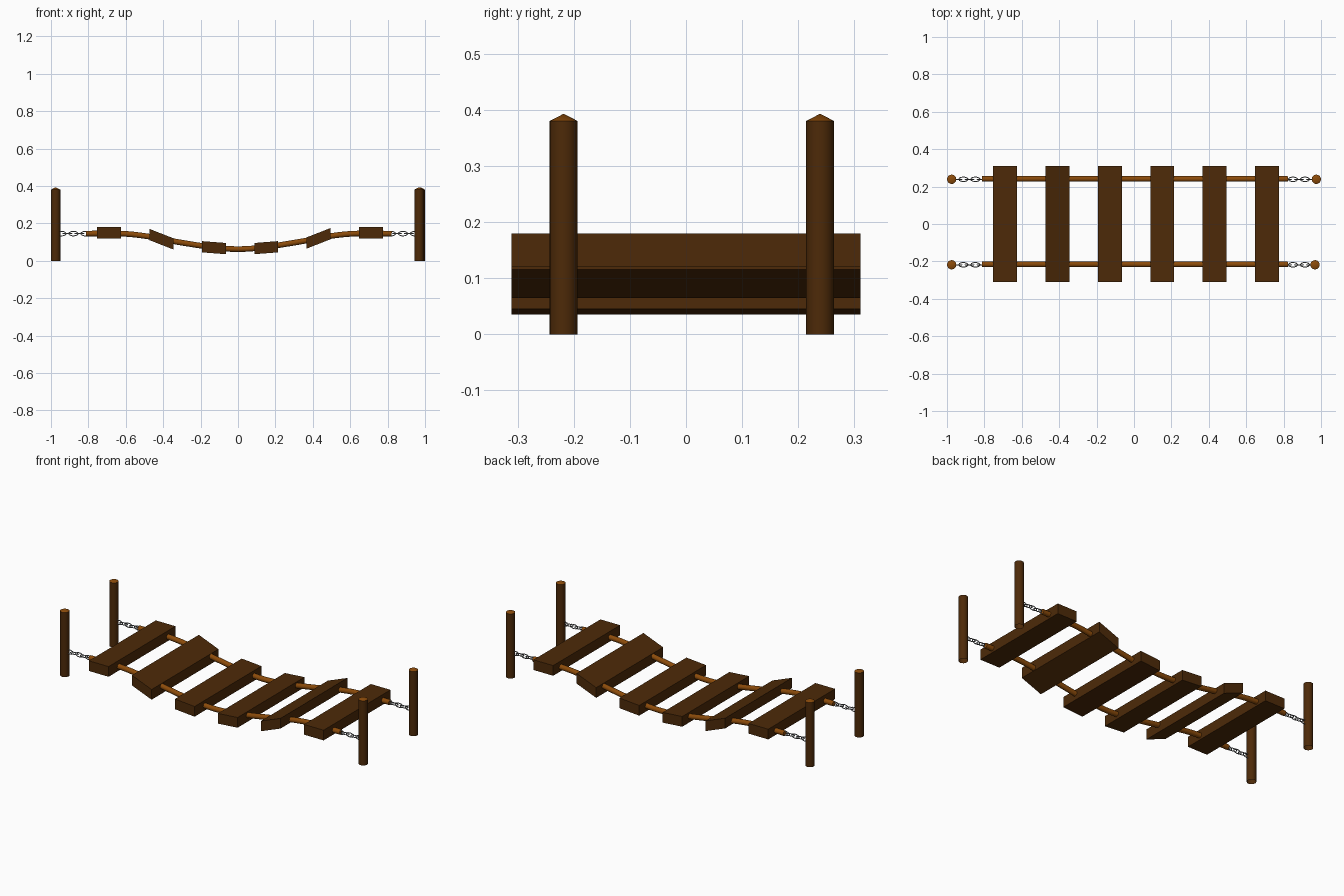
import bpy, bmesh, math
from mathutils import Vector

if "Cube" in bpy.data.objects:
    bpy.data.objects.remove(bpy.data.objects["Cube"])


def material(name, rgb):
    m = bpy.data.materials.new(name)
    m.diffuse_color = (*rgb, 1)
    m.use_nodes = True
    m.node_tree.nodes["Principled BSDF"].inputs["Base Color"].default_value = m.diffuse_color
    return m


DARK = material("dark wood", (0.075, 0.023, 0.0025))
ORANGE = material("orange brown", (0.26, 0.070, 0.003))
STEEL = material("chain grey", (0.24, 0.25, 0.255))


def mesh_object(name, bm, mats):
    bmesh.ops.recalc_face_normals(bm, faces=bm.faces)
    me = bpy.data.meshes.new(name)
    bm.to_mesh(me)
    bm.free()
    for m in mats:
        me.materials.append(m)
    ob = bpy.data.objects.new(name, me)
    bpy.context.collection.objects.link(ob)
    return ob


def smooth(ob, deg=35):
    bpy.ops.object.select_all(action='DESELECT')
    ob.select_set(True)
    bpy.context.view_layer.objects.active = ob
    bpy.ops.object.shade_smooth_by_angle(angle=math.radians(deg))


def sweep(bm, path, radius, sides, side_axis, closed=False):
    """Tube along a planar path; side_axis is perpendicular to its plane."""
    n, rings = len(path), []
    for i, p in enumerate(path):
        a = path[i - 1] if (closed or i > 0) else p
        b = path[(i + 1) % n] if (closed or i < n - 1) else p
        up = (b - a).normalized().cross(side_axis)
        rings.append([bm.verts.new(p + radius * (math.cos(t) * side_axis + math.sin(t) * up))
                      for t in (2 * math.pi * k / sides for k in range(sides))])
    for i in range(n if closed else n - 1):
        r, s = rings[i], rings[(i + 1) % n]
        for k in range(sides):
            bm.faces.new((r[k], r[(k + 1) % sides], s[(k + 1) % sides], s[k]))
    if not closed:
        bm.faces.new(rings[0])
        bm.faces.new(rings[-1])


# Sagging height of the rope, interpolated smoothly through a few points
SAG = [(0, 0.062), (0.13, 0.071), (0.35, 0.105), (0.48, 0.130), (0.62, 0.145), (0.83, 0.145)]


def slope(i):
    if i in (0, len(SAG) - 1):
        return 0
    return (SAG[i + 1][1] - SAG[i - 1][1]) / (SAG[i + 1][0] - SAG[i - 1][0])


def rope_z(x):
    x = abs(x)
    i = max(k for k in range(len(SAG) - 1) if SAG[k][0] <= x)
    (x0, z0), (x1, z1) = SAG[i], SAG[i + 1]
    h = x1 - x0
    t = (x - x0) / h
    return ((2 * t**3 - 3 * t**2 + 1) * z0 + (t**3 - 2 * t**2 + t) * h * slope(i)
            + (3 * t**2 - 2 * t**3) * z1 + (t**3 - t**2) * h * slope(i + 1))


Y, Z = Vector((0, 1, 0)), Vector((0, 0, 1))
SIDES = {"front": -0.218, "back": 0.239}

# Planks: boxes sheared to follow the sag (centre height, rise along x)
levels = [(0.150, 0), (0.115, -0.050), (0.070, -0.010),
          (0.070, 0.010), (0.120, 0.050), (0.150, 0)]
for i, (zc, rise) in enumerate(levels):
    bm = bmesh.new()
    bmesh.ops.create_cube(bm, size=1)
    for v in bm.verts:
        x, y, z = v.co
        v.co = (-0.689 + 0.28 * i + x * 0.128, y * 0.622, zc + z * 0.06 + rise * x)
    mesh_object(f"plank_{i + 1}", bm, [DARK])

for side, y in SIDES.items():
    # Sagging rope running through the planks
    bm = bmesh.new()
    xs = [-0.812 + 1.634 * k / 40 for k in range(41)]
    sweep(bm, [Vector((x, y + 0.002, rope_z(x))) for x in xs], 0.015, 12, Y)
    smooth(mesh_object(f"{side}_rope", bm, [ORANGE]))

    for end, s in (("left", -1), ("right", 1)):
        # Post with a shallow pointed cap
        px = 0.968 if (side, end) == ("front", "right") else 0.975
        bm = bmesh.new()
        prof = [(0.025, 0), (0.025, 0.38)]
        rings = [[bm.verts.new((s * px + r * math.cos(2 * math.pi * k / 16),
                                y + r * math.sin(2 * math.pi * k / 16), z))
                  for k in range(16)] for r, z in prof]
        tip = bm.verts.new((s * px, y, 0.393))
        for k in range(16):
            j = (k + 1) % 16
            bm.faces.new((rings[0][k], rings[0][j], rings[1][j], rings[1][k]))
            bm.faces.new((rings[1][k], rings[1][j], tip)).material_index = 1
        smooth(mesh_object(f"{side}_{end}_post", bm, [DARK, ORANGE]), 25)

        # Chain: interlocking oval links, alternately upright and flat
        bm = bmesh.new()
        for c in range(5):
            cx = s * (0.945 - 0.032 * c) + 0.001
            wide, axis = (Z, Y) if c % 2 == 0 else (Y, Z)
            path = []
            for k in range(16):
                a = 2 * math.pi * (k + 0.5) / 16
                path.append(Vector((cx + 0.0245 * math.cos(a), y, 0.145))
                            + wide * 0.012 * math.sin(a))
            sweep(bm, path, 0.0026, 8, axis, closed=True)
        smooth(mesh_object(f"{side}_{end}_chain", bm, [STEEL]), 60)
